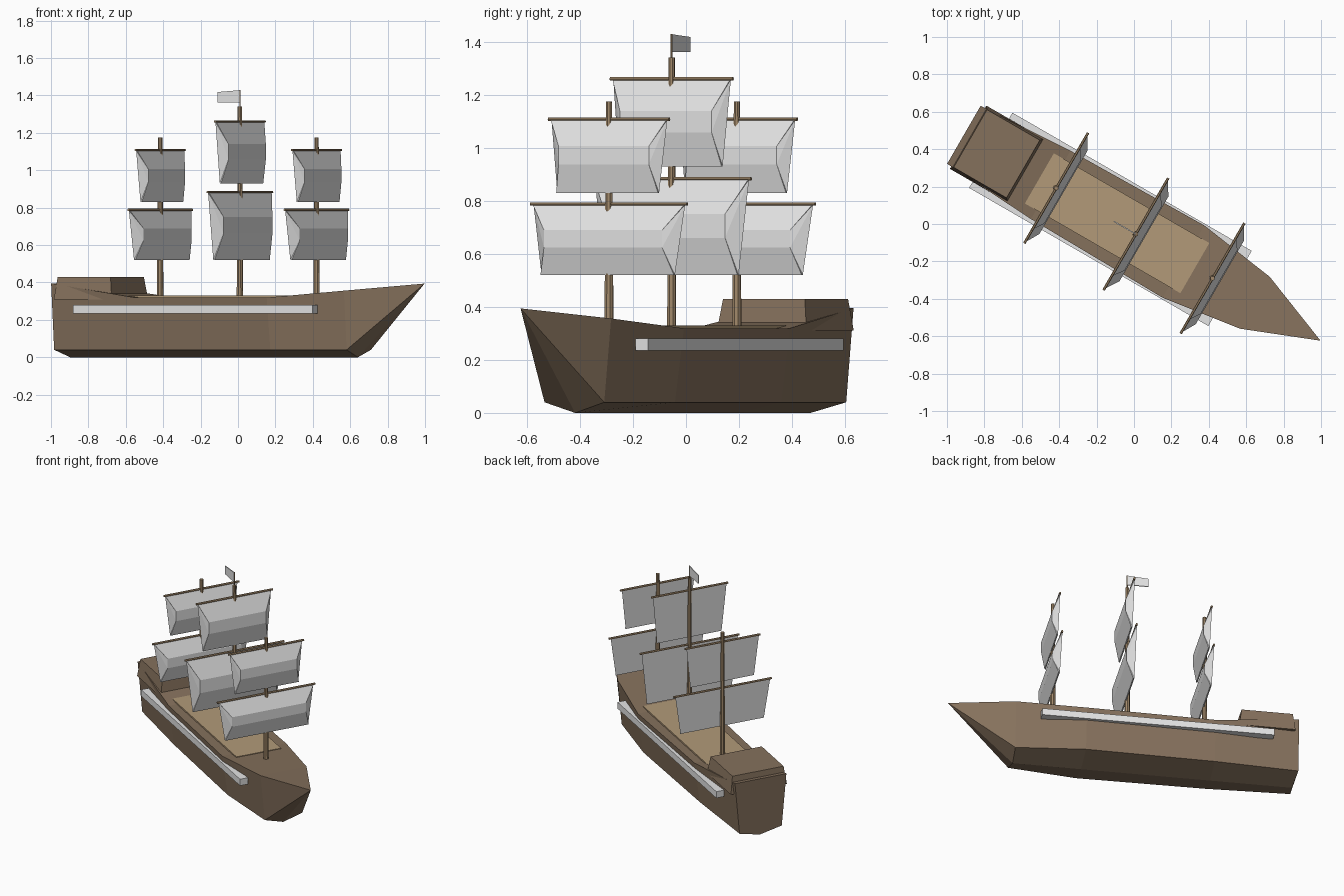
import bpy, math
from mathutils import Matrix

if "Cube" in bpy.data.objects:
    bpy.data.objects.remove(bpy.data.objects["Cube"])

# The ship is built along its own axis (bow = +x), then turned 30 degrees
PLACE = Matrix.Translation((-0.021, -0.036, 0)) @ Matrix.Rotation(math.radians(-30), 4, 'Z')


def material(name, rgb):
    m = bpy.data.materials.new(name)
    m.diffuse_color = (*rgb, 1)
    m.use_nodes = True
    m.node_tree.nodes["Principled BSDF"].inputs["Base Color"].default_value = m.diffuse_color
    return m


HULL = material("dark_brown_wood", (0.235, 0.165, 0.108))
DECK = material("tan_planks", (0.445, 0.323, 0.190))
MAST = material("mast_wood", (0.36, 0.25, 0.145))
CLOTH = material("pale_grey", (0.78, 0.78, 0.78))


def part(name, verts, faces, mat):
    me = bpy.data.meshes.new(name)
    me.from_pydata(verts, [], faces)
    me.validate()
    me.materials.append(mat)
    ob = bpy.data.objects.new(name, me)
    bpy.context.collection.objects.link(ob)
    ob.matrix_world = PLACE
    # consistent outward normals
    import bmesh
    bm = bmesh.new()
    bm.from_mesh(me)
    bmesh.ops.recalc_face_normals(bm, faces=bm.faces)
    bm.to_mesh(me)
    bm.free()
    return ob


def loft(name, rings, mat):
    """Skin closed rings of equal size and cap both ends."""
    n = len(rings[0])
    verts = [p for r in rings for p in r]
    faces = [(i * n + j, i * n + (j + 1) % n, (i + 1) * n + (j + 1) % n, (i + 1) * n + j)
             for i in range(len(rings) - 1) for j in range(n)]
    faces += [tuple(range(n)), tuple(range((len(rings) - 1) * n, len(rings) * n))]
    return part(name, verts, faces, mat)


def rect(x0, x1, y0, y1, z):
    return [(x0, y0, z), (x1, y0, z), (x1, y1, z), (x0, y1, z)]


def pole(name, x, z0, z1, r0, r1, sides=8):
    ring = lambda r, z: [(x + r * math.cos(k * math.tau / sides),
                          r * math.sin(k * math.tau / sides), z) for k in range(sides)]
    loft(name, [ring(r0, z0), ring(r1, z1)], MAST)


def yard(name, x, z, half, r=0.007):
    ring = lambda y: [(x + r * math.cos(k * math.tau / 6), y,
                       z + r * math.sin(k * math.tau / 6)) for k in range(6)]
    loft(name, [ring(-half), ring(half)], MAST)


def sail(name, x, top, bottom, half, bulge):
    """Flat back, front swelling forward in three bands."""
    h = top - bottom
    # rows: height fraction, half width, forward offset
    rows = [(0, half, 0.003), (0.36, half * 0.78, bulge),
            (0.61, half * 0.78, bulge), (1, half * 0.88, 0.014)]
    verts = [(x + f, s * w, top - t * h) for t, w, f in rows for s in (-1, 1)]
    verts += [(x + f, s * w, z) for z, w, f in
              ((top, half, -0.003), (bottom, half * 0.88, 0.006)) for s in (-1, 1)]
    faces = [(0, 1, 3, 2), (2, 3, 5, 4), (4, 5, 7, 6), (8, 9, 11, 10),
             (0, 1, 9, 8), (6, 7, 11, 10)]
    for s in (0, 1):  # faceted side edges
        a, b, c, d, e, f = s, 2 + s, 4 + s, 6 + s, 8 + s, 10 + s
        faces += [(a, b, e), (b, c, e), (c, f, e), (c, d, f)]
    part(name, verts, faces, CLOTH)


# Hull: station, deck half width, deck height, chine half width, keel position
stations = [(-1.026, 0.179, 0.395, 0.147, -1.012), (-0.49, 0.211, 0.319, 0.174, -0.49),
            (0.33, 0.223, 0.319, 0.184, 0.33), (0.77, 0.160, 0.356, 0.130, 0.765)]
verts = [p for x, w, z, c, k in stations for p in
         ((x, w, z), (x, c, 0.04), (k, 0, 0), (x, -c, 0.04), (x, -w, z))]
verts.append((1.176, 0, 0.394))
faces = [(i * 5 + j, i * 5 + (j + 1) % 5, i * 5 + 5 + (j + 1) % 5, i * 5 + 5 + j)
         for i in range(3) for j in range(5)]
faces += [(15 + j, 15 + (j + 1) % 5, 20) for j in range(5)] + [(0, 1, 2, 3, 4)]
part("hull", verts, faces, HULL)

# Stern cabin and planked deck
loft("stern_cabin", [rect(-1.0, -0.643, -0.195, 0.195, 0.31),
                     rect(-0.986, -0.66, -0.178, 0.178, 0.43)], HULL)
loft("deck_planks", [rect(-0.56, 0.40, -0.155, 0.155, 0.30),
                     rect(-0.56, 0.40, -0.155, 0.155, 0.329)], DECK)

# Side rails
for side, s in (("left", 1), ("right", -1)):
    y0, y1 = sorted((s * 0.178, s * 0.232))
    loft(side + "_side_rail", [rect(-0.86, 0.617, y0, y1, 0.235),
                               rect(-0.86, 0.617, y0, y1, 0.28)], CLOTH)

# Masts, each with a lower and an upper sail: (top, bottom, half width, bulge)
small = [("lower", 0.785, 0.52, 0.33, 0.045), ("upper", 1.105, 0.83, 0.252, 0.04)]
large = [("lower", 0.88, 0.52, 0.335, 0.05), ("upper", 1.257, 0.93, 0.256, 0.045)]
for name, x, height, sails in (("rear", -0.456, 1.175, small),
                               ("main", 0.036, 1.34, large),
                               ("fore", 0.509, 1.175, small)):
    pole(name + "_mast", x, 0.28, height, 0.018, 0.012)
    for level, top, bottom, half, bulge in sails:
        sail(f"{name}_{level}_sail", x, top, bottom, half, bulge)
        yard(f"{name}_{level}_yard", x, top + 0.003, half + 0.011)

# Flag flying aft from a thin staff
pole("flag_staff", 0.036, 1.33, 1.43, 0.004, 0.004, 6)
loft("flag", [[(x, y, z) for y, z in ((-0.003, z0), (0.003, z0), (0.003, z1), (-0.003, z1))]
              for x, z0, z1 in ((0.036, 1.362, 1.428), (-0.10, 1.362, 1.418))], CLOTH)
